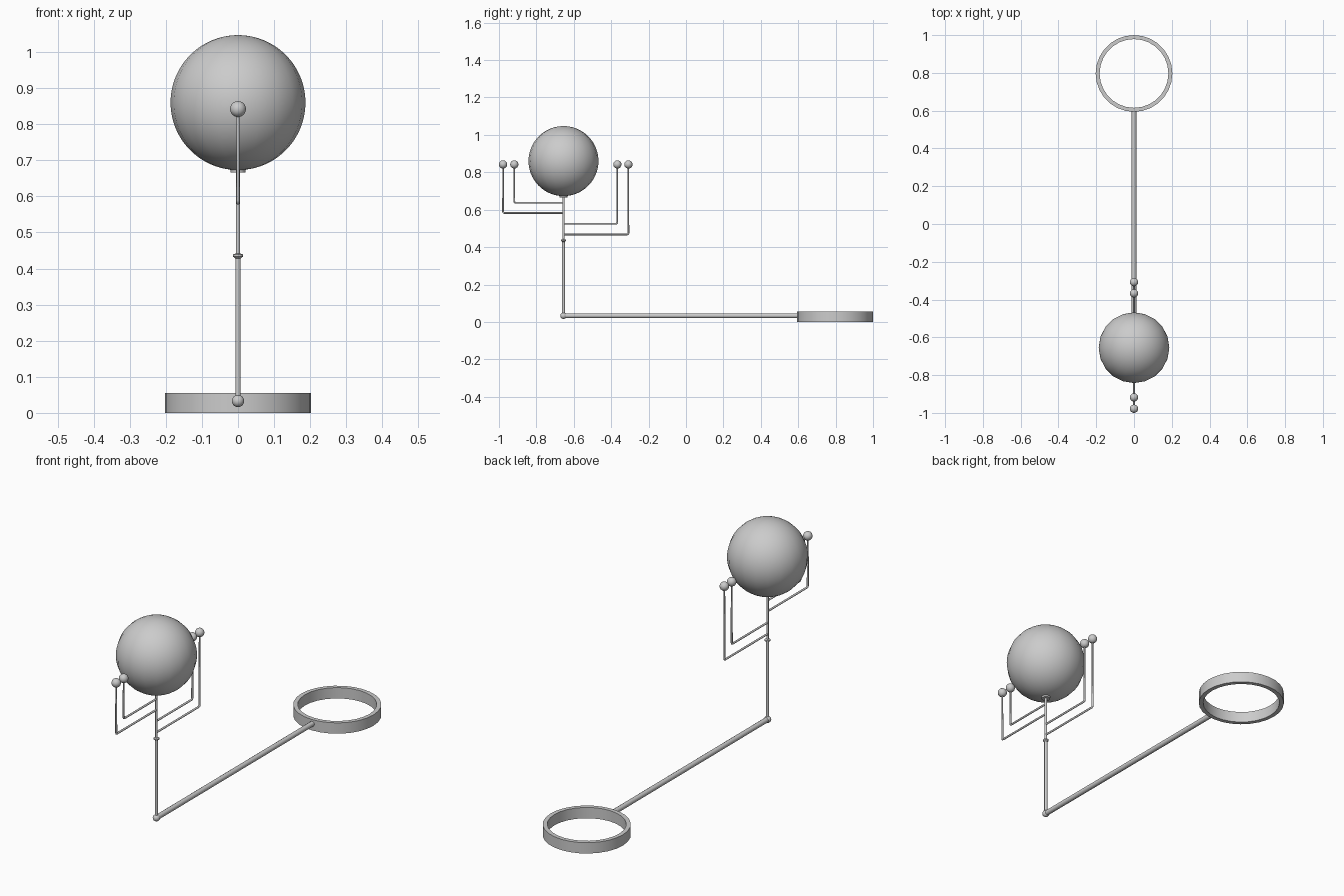
import bpy, math

if "Cube" in bpy.data.objects:
    bpy.data.objects.remove(bpy.data.objects["Cube"])

POST_Y = -0.655


def lathe(name, profile, center, segs, closed=False):
    """Revolve (radius, z) points around a vertical axis."""
    verts, faces = [], []
    n = len(profile)
    for i in range(segs):
        a = 2 * math.pi * i / segs
        for r, z in profile:
            verts.append((center[0] + r * math.cos(a), center[1] + r * math.sin(a), center[2] + z))
    for i in range(segs):
        j = (i + 1) % segs
        for k in range(n if closed else n - 1):
            m = (k + 1) % n
            faces.append((i * n + k, j * n + k, j * n + m, i * n + m))
    if not closed:
        faces.append([i * n for i in reversed(range(segs))])
        faces.append([i * n + n - 1 for i in range(segs)])
    mesh = bpy.data.meshes.new(name)
    mesh.from_pydata(verts, [], faces)
    ob = bpy.data.objects.new(name, mesh)
    bpy.context.collection.objects.link(ob)
    smooth(ob)
    return ob


def smooth(ob):
    bpy.ops.object.select_all(action='DESELECT')
    ob.select_set(True)
    bpy.context.view_layer.objects.active = ob
    bpy.ops.object.shade_smooth_by_angle(angle=math.radians(40))


def ball(name, loc, r):
    bpy.ops.mesh.primitive_uv_sphere_add(segments=20, ring_count=14, radius=r, location=loc)
    ob = bpy.context.object
    ob.name = name
    smooth(ob)


def tube(name, points):
    """Round tube through (y, z, radius) points in the x = 0 plane."""
    cu = bpy.data.curves.new(name, 'CURVE')
    cu.dimensions = '3D'
    cu.bevel_depth = 1.0
    cu.bevel_resolution = 3
    cu.use_fill_caps = True
    sp = cu.splines.new('POLY')
    sp.points.add(len(points) - 1)
    for p, (y, z, r) in zip(sp.points, points):
        p.co = (0, y, z, 1)
        p.radius = r
    ob = bpy.data.objects.new(name, cu)
    bpy.context.collection.objects.link(ob)


# Base ring: open hoop on the ground
lathe("base_ring", [(0.203, 0), (0.203, 0.055), (0.182, 0.055), (0.182, 0)],
      (0, 0.797, 0), 28, closed=True)

# Floor bar from the ring to the post, with a rounded corner joint
tube("floor_bar", [(0.606, 0.033, 0.013), (POST_Y, 0.033, 0.013)])
ball("corner_joint", (0, POST_Y, 0.033), 0.017)

# Post with collar
lathe("post", [(0.0075, 0.033), (0.0075, 0.428), (0.0135, 0.433), (0.0135, 0.439),
               (0.006, 0.442), (0.006, 0.68)], (0, POST_Y, 0), 16)

# Globe shade with a short neck
R, N = 0.187, 40
start = math.asin(0.022 / R)
globe = [(0.021, -0.194), (0.021, -0.187)]
for i in range(N):
    t = start + (math.pi - start) * i / N
    globe.append((R * math.sin(t), -R * math.cos(t)))
globe.append((0.0005, R))
lathe("globe", globe, (0, POST_Y, 0.86), 20)

# Four bent arms with ball tips: (tip y, arm height)
for i, (y, z) in enumerate([(-0.978, 0.582), (-0.918, 0.637), (-0.367, 0.525), (-0.308, 0.467)]):
    s = 1 if y > POST_Y else -1
    tube(f"arm_{i + 1}", [(POST_Y, z, 0.005), (y - s * 0.008, z, 0.005), (y - s * 0.002, z + 0.002, 0.005),
                          (y, z + 0.008, 0.005), (y, 0.835, 0.004)])
    ball(f"arm_ball_{i + 1}", (0, y, 0.842), 0.022)
